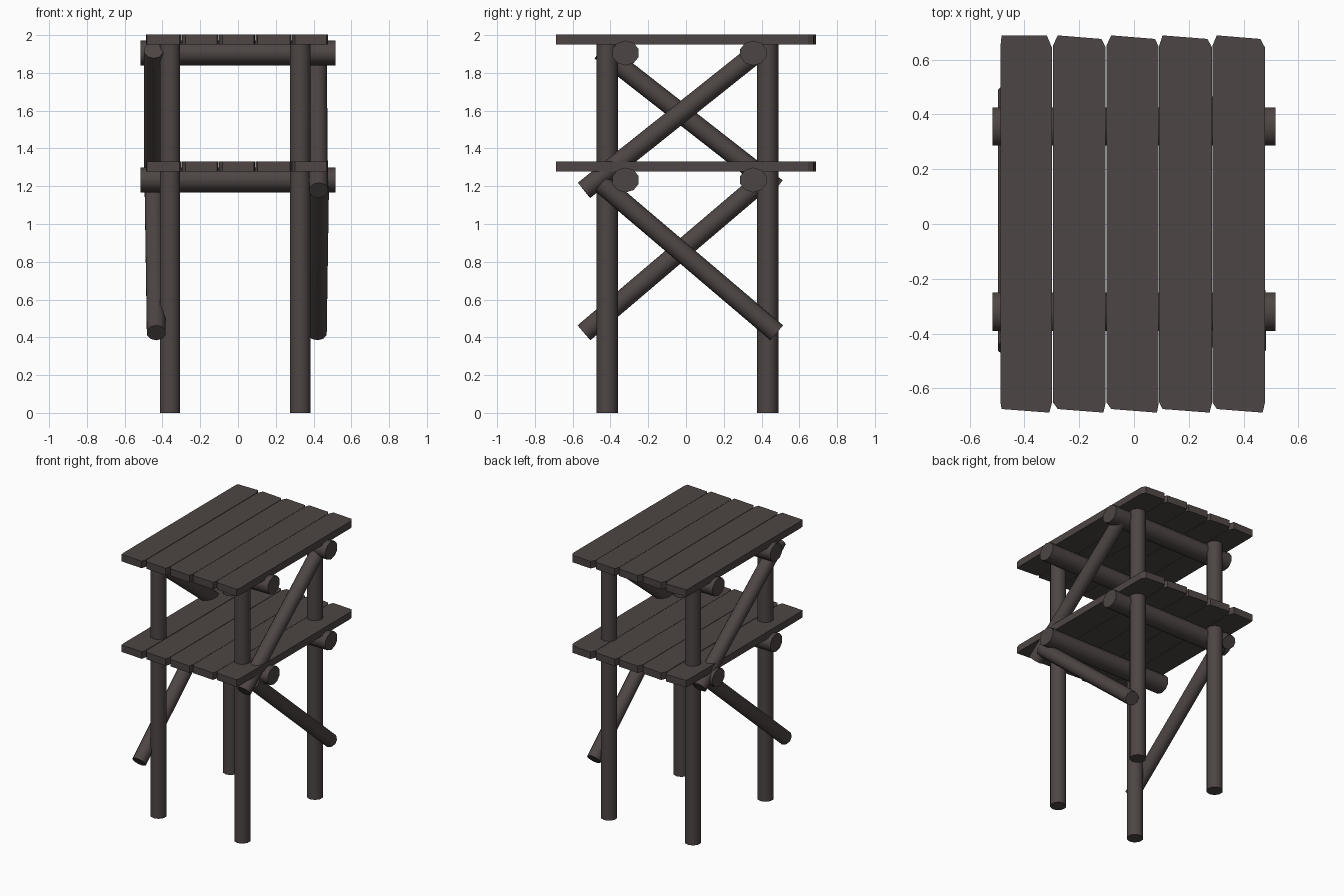
import bpy, bmesh, math
from mathutils import Vector

if "Cube" in bpy.data.objects:
    bpy.data.objects.remove(bpy.data.objects["Cube"])


def material(name, rgb):
    m = bpy.data.materials.new(name)
    m.diffuse_color = (*rgb, 1)
    m.use_nodes = True
    m.node_tree.nodes["Principled BSDF"].inputs["Base Color"].default_value = m.diffuse_color
    return m


WOOD = material("dark weathered wood", (0.075, 0.060, 0.058))


def log(name, a, b, r, sides=8, stretch=(1, 1)):
    """Round log between two points, smooth sides and sharp caps."""
    a, b = Vector(a), Vector(b)
    d = b - a
    bpy.ops.mesh.primitive_cylinder_add(vertices=sides, radius=r, depth=d.length,
                                        location=(a + b) / 2)
    o = bpy.context.object
    o.name = name
    o.rotation_euler = d.to_track_quat('Z', 'Y').to_euler()
    o.scale = (stretch[0], stretch[1], 1)
    bpy.ops.object.transform_apply(location=False, rotation=True, scale=True)
    o.data.materials.append(WOOD)
    bpy.ops.object.shade_smooth_by_angle(angle=math.radians(50))
    return o


def plank(name, outline, z0, z1):
    """Flat board extruded from its plan outline."""
    bm = bmesh.new()
    f = bm.faces.new([bm.verts.new((x, y, z0)) for x, y in outline])
    top = bmesh.ops.extrude_face_region(bm, geom=[f])
    for v in top["geom"]:
        if isinstance(v, bmesh.types.BMVert):
            v.co.z = z1
    bmesh.ops.recalc_face_normals(bm, faces=bm.faces)
    me = bpy.data.meshes.new(name)
    bm.to_mesh(me)
    bm.free()
    me.materials.append(WOOD)
    o = bpy.data.objects.new(name, me)
    bpy.context.collection.objects.link(o)


# Four upright legs
for x, sx in ((-0.360, "left"), (0.329, "right")):
    for y, sy in ((-0.418, "front"), (0.432, "back")):
        log(f"{sy}_{sx}_leg", (x, y, 0), (x, y, 1.96), 0.057, 10)

# Plank plan: left x, right x, cut size at each corner (left, right)
PLANKS = [(-0.487, -0.300, 0.004, 0.018), (-0.296, -0.104, 0.018, 0.015),
          (-0.101, 0.090, 0.018, 0.013), (0.092, 0.284, 0.012, 0.016),
          (0.286, 0.477, 0.016, 0.016)]

# Two decks: cross beams with planks on top
for z, level in ((1.233, "lower"), (1.905, "upper")):
    for y, side in ((-0.320, "front"), (0.356, "back")):
        b = log(f"{level}_{side}_beam", (-0.517, y, z), (0.517, y, z), 0.073, 10)
        b.scale.z = 0.9
    for i, (x0, x1, cl, cr) in enumerate(PLANKS):
        skew = 0.0 if i == 0 else 0.013
        outline = [(x0, -0.65), (x0 + cl, -0.675), (x1 - cr * 0.5, -0.688), (x1, -0.655),
                   (x1, 0.645), (x1 - cr, 0.688 - skew), (x0 + cl, 0.688), (x0, 0.65)]
        plank(f"{level}_plank_{i + 1}", outline, z + 0.045, z + 0.097)

# Diagonal braces on both sides
R = 0.052
log("right_upper_brace", (0.427, -0.540, 1.178), (0.420, 0.385, 1.915), R, 10)
log("left_upper_brace", (-0.447, 0.480, 1.190), (-0.447, -0.452, 1.918), R, 10)
log("right_lower_brace", (0.420, 0.480, 0.424), (0.432, -0.450, 1.215), R, 10)
log("left_lower_brace", (-0.433, -0.540, 0.424), (-0.445, 0.390, 1.215), R, 10)
